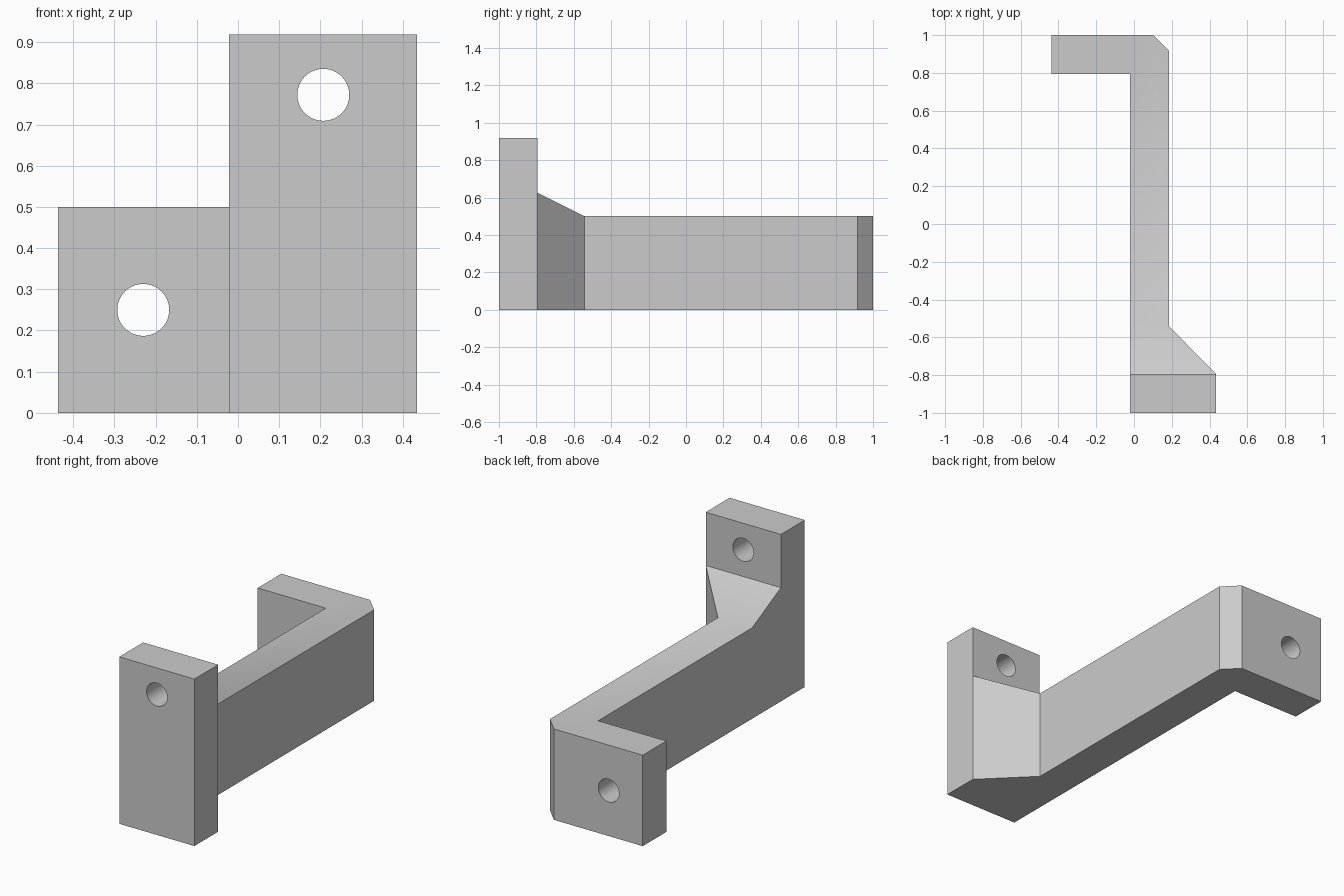
import bpy, bmesh, math

cube = bpy.data.objects.get("Cube")
if cube:
    bpy.data.objects.remove(cube, do_unlink=True)

grey = bpy.data.materials.new("light grey")
grey.use_nodes = True
grey.diffuse_color = (0.6, 0.6, 0.6, 1)
grey.node_tree.nodes["Principled BSDF"].inputs["Base Color"].default_value = (0.6, 0.6, 0.6, 1)

# Main dimensions
LEFT, INNER, OUTER, RIGHT = -0.437, -0.022, 0.186, 0.435
PLATE_BACK, RAMP_END, ARM_FRONT = -0.793, -0.543, 0.795
BAR_TOP, RAMP_TOP, PLATE_TOP = 0.5, 0.625, 0.918
CHAMFER = 0.083

# Footprint: front plate, flared ramp, and bar with the rear arm
footprints = [
    [(INNER, -1), (RIGHT, -1), (RIGHT, PLATE_BACK), (INNER, PLATE_BACK)],
    [(INNER, PLATE_BACK), (RIGHT, PLATE_BACK), (OUTER, RAMP_END), (INNER, RAMP_END)],
    [(INNER, RAMP_END), (OUTER, RAMP_END), (OUTER, 1 - CHAMFER), (OUTER - CHAMFER, 1),
     (LEFT, 1), (LEFT, ARM_FRONT), (INNER, ARM_FRONT)],
]
bm = bmesh.new()
corners = {}
for outline in footprints:
    for p in outline:
        if p not in corners:
            corners[p] = bm.verts.new((*p, 0))
    bm.faces.new([corners[p] for p in outline])

# Raise the body, with the ramp climbing to the plate
lower = list(bm.faces)
raised = bmesh.ops.extrude_face_region(bm, geom=lower, use_keep_orig=True)["geom"]
for v in (g for g in raised if isinstance(g, bmesh.types.BMVert)):
    v.co.z = BAR_TOP if v.co.y > RAMP_END - 0.01 else RAMP_TOP

# Raise the front plate above the ramp
plate = [f for f in bm.faces if all(v.co.z > 0 and v.co.y < PLATE_BACK + 0.01 for v in f.verts)]
for f in plate:
    if abs(f.normal.z) > 0.9 or len({round(v.co.y, 3) for v in f.verts}) == 2:
        up = bmesh.ops.extrude_face_region(bm, geom=[f])["geom"]
        for v in (g for g in up if isinstance(g, bmesh.types.BMVert)):
            v.co.z = PLATE_TOP
bmesh.ops.recalc_face_normals(bm, faces=bm.faces)
bmesh.ops.dissolve_limit(bm, angle_limit=math.radians(1), verts=bm.verts, edges=bm.edges)

mesh = bpy.data.meshes.new("bracket")
bm.to_mesh(mesh)
bm.free()
mesh.materials.append(grey)
bracket = bpy.data.objects.new("bracket", mesh)
bpy.context.collection.objects.link(bracket)


def drill(x, y, z):
    """Cut a round bolt hole running front to back."""
    bpy.ops.mesh.primitive_cylinder_add(vertices=64, radius=0.063, depth=0.5,
                                        location=(x, y, z), rotation=(math.pi / 2, 0, 0))
    cutter = bpy.context.object
    cutter.name = "hole_cutter"
    cutter.hide_render = True
    cutter.data.materials.append(grey)
    cut = bracket.modifiers.new("bolt hole", "BOOLEAN")
    cut.operation, cut.object, cut.solver = "DIFFERENCE", cutter, "EXACT"
    bpy.ops.object.select_all(action="DESELECT")
    bracket.select_set(True)
    bpy.context.view_layer.objects.active = bracket
    bpy.ops.object.modifier_apply(modifier=cut.name)
    bpy.data.objects.remove(cutter, do_unlink=True)


# Bolt holes in the front plate and rear arm
drill(0.207, -0.9, 0.772)
drill(-0.23, 0.9, 0.25)

bpy.ops.object.shade_smooth_by_angle(angle=math.radians(30))
